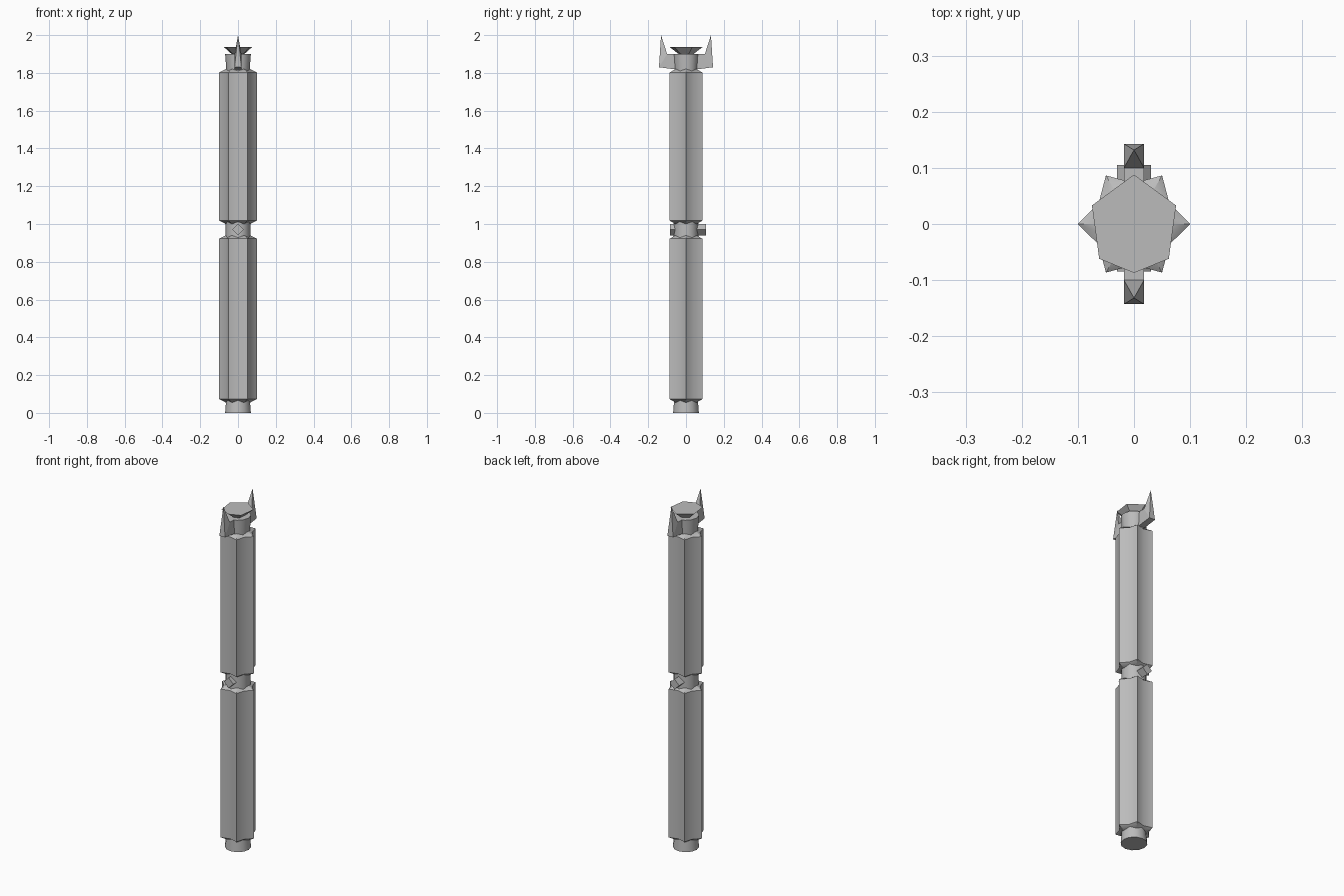
import bpy
import bmesh
from math import sin, cos, pi, radians

cube = bpy.data.objects.get("Cube")
if cube:
    bpy.data.objects.remove(cube, do_unlink=True)

GREY = (0.5, 0.5, 0.5, 1)
steel = bpy.data.materials.new("grey steel")
steel.use_nodes = True
steel.diffuse_color = GREY
steel.node_tree.nodes["Principled BSDF"].inputs["Base Color"].default_value = GREY


def make(name, verts, faces, smooth=0):
    bm = bmesh.new()
    vs = [bm.verts.new(v) for v in verts]
    for f in faces:
        bm.faces.new([vs[i] for i in f])
    bmesh.ops.recalc_face_normals(bm, faces=bm.faces)
    mesh = bpy.data.meshes.new(name)
    bm.to_mesh(mesh)
    bm.free()
    mesh.materials.append(steel)
    obj = bpy.data.objects.new(name, mesh)
    bpy.context.collection.objects.link(obj)
    if smooth:
        bpy.ops.object.select_all(action="DESELECT")
        obj.select_set(True)
        bpy.context.view_layer.objects.active = obj
        bpy.ops.object.shade_smooth_by_angle(angle=radians(smooth))
    return obj


def loft(name, outline, levels, smooth=0):
    """Stack scaled copies of an outline; levels are (z, scale)."""
    n = len(outline)
    verts = [(x * s, y * s, z) for z, s in levels for x, y in outline]
    faces = [tuple(range(n)), tuple(range(len(verts) - n, len(verts)))]
    for k in range(len(levels) - 1):
        for i in range(n):
            j = (i + 1) % n
            faces.append((k * n + i, k * n + j, k * n + n + j, k * n + n + i))
    return make(name, verts, faces, smooth)


# six-pointed grips with bevelled ends
star = [((0.1, 0.073)[i % 2] * cos(i * pi / 6), (0.1, 0.073)[i % 2] * sin(i * pi / 6))
        for i in range(12)]
for name, low, high in (("lower_grip", 0.055, 0.94), ("upper_grip", 1.0, 1.82)):
    loft(name, star, [(low, 0.65), (low + 0.018, 1), (high - 0.018, 1), (high, 0.65)], 40)

# round core pieces: foot, middle neck, top collar
circle = [(cos(i * pi / 6), sin(i * pi / 6)) for i in range(12)]
loft("foot", circle, [(0, 0.068), (0.08, 0.062)], 40)
loft("middle_neck", circle, [(0.9, 0.065), (1.04, 0.065)], 40)
loft("top_collar", circle, [(1.79, 0.06), (1.9, 0.068)], 40)

# flared cap
cap = [(0, 0.088), (-0.075, 0.033), (-0.062, -0.062),
       (0, -0.087), (0.062, -0.062), (0.075, 0.033)]
loft("flared_cap", cap, [(1.89, 0.3), (1.937, 1)])

# square cross bar through the neck, set on its edge
diamond = [(0.03, 0), (0, 0.03), (-0.03, 0), (0, -0.03)]
bar = loft("cross_bar", diamond, [(-0.105, 1), (0.085, 1)])
bar.rotation_euler.x = radians(90)
bar.location.z = 0.97

# horned guard, one prong on each side
for name, side in (("front_horn", -1), ("back_horn", 1)):
    profile = [(0.03, 1.815), (0.143, 1.83), (0.1, 1.9), (0.03, 1.9)]
    verts = [(x, side * y, z) for x in (-0.018, 0.018) for y, z in profile]
    verts.append((0, side * 0.132, 2))
    make(name, verts, [(0, 1, 2, 3), (4, 5, 6, 7), (0, 1, 5, 4), (0, 3, 7, 4),
                       (3, 2, 6, 7), (1, 2, 8), (5, 6, 8), (1, 5, 8), (2, 6, 8)])
